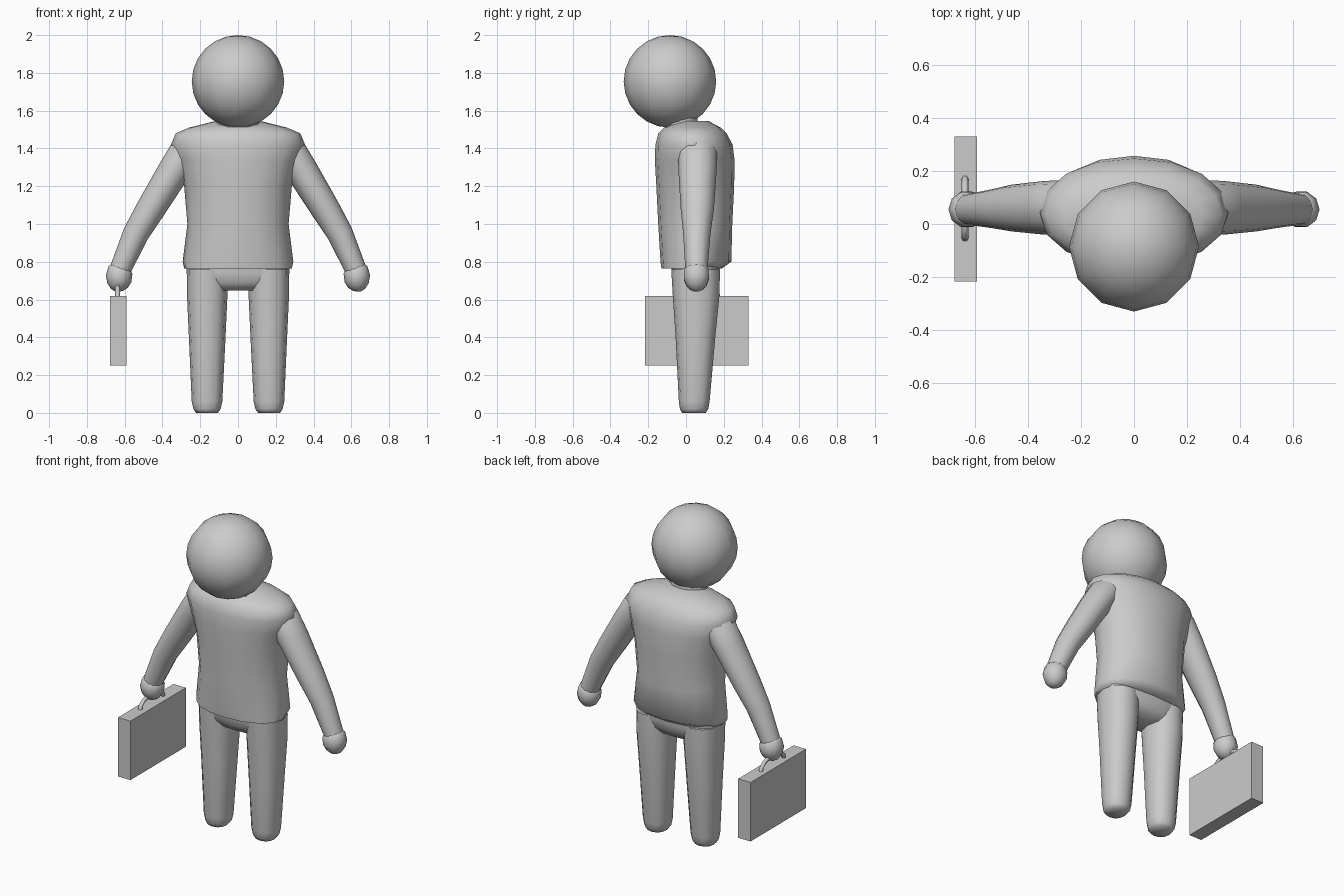
import bpy, bmesh
from math import sin, cos, tau, radians


def finish(ob, angle=60, mirror=False):
    if mirror:
        ob.modifiers.new("mirror", "MIRROR")
    bpy.ops.object.select_all(action="DESELECT")
    ob.select_set(True)
    bpy.context.view_layer.objects.active = ob
    if angle:
        bpy.ops.object.shade_smooth_by_angle(angle=radians(angle))
    return ob


def power(v, p):
    return (1 if v >= 0 else -1) * abs(v) ** (2 / p)


def loft(name, rings, n=16, p=2.0, mirror=False, angle=60):
    """rings: (x, z, half width, y front, y back, tilt in degrees)"""
    bm = bmesh.new()
    loops = []
    for x, z, r, yf, yb, tilt in rings:
        mid, half = (yf + yb) / 2, (yb - yf) / 2
        t = radians(tilt)
        loop = []
        for i in range(n):
            a = tau * i / n
            u = r * power(cos(a), p)
            loop.append(bm.verts.new((x + u * cos(t), mid + half * power(sin(a), p), z + u * sin(t))))
        loops.append(loop)
    for a, b in zip(loops, loops[1:]):
        for i in range(n):
            j = (i + 1) % n
            bm.faces.new((a[i], a[j], b[j], b[i]))
    bm.faces.new(loops[0])
    bm.faces.new(loops[-1])
    bmesh.ops.recalc_face_normals(bm, faces=bm.faces)
    me = bpy.data.meshes.new(name)
    bm.to_mesh(me)
    bm.free()
    ob = bpy.data.objects.new(name, me)
    bpy.context.collection.objects.link(ob)
    return finish(ob, angle, mirror)


# head
bpy.ops.mesh.primitive_uv_sphere_add(segments=12, ring_count=12, radius=0.245,
                                     location=(0, -0.085, 1.755))
head = bpy.context.object
head.name = "head"
finish(head)

# neck
loft("neck", [(0, 1.45, 0.12, -0.11, 0.07, 0), (0, 1.57, 0.115, -0.11, 0.06, 0)], 12)

# jacket body
loft("jacket", [
    (0, 0.765, 0.285, -0.13, 0.19, 0),
    (0, 0.80, 0.293, -0.135, 0.24, 0),
    (0, 1.00, 0.268, -0.147, 0.245, 0),
    (0, 1.20, 0.285, -0.157, 0.255, 0),
    (0, 1.34, 0.325, -0.165, 0.257, 0),
    (0, 1.42, 0.355, -0.162, 0.247, 0),
    (0, 1.48, 0.33, -0.147, 0.215, 0),
    (0, 1.51, 0.26, -0.115, 0.185, 0),
    (0, 1.545, 0.12, -0.04, 0.12, 0),
], 16, 2.1, angle=70)

# sleeves
loft("sleeves", [
    (0.22, 1.42, 0.085, -0.04, 0.16, 38),
    (0.275, 1.375, 0.092, -0.042, 0.165, 35),
    (0.34, 1.28, 0.085, -0.04, 0.162, 32),
    (0.462, 1.08, 0.077, -0.028, 0.148, 30),
    (0.54, 0.95, 0.069, -0.015, 0.13, 27),
    (0.627, 0.75, 0.056, -0.003, 0.113, 23),
], 12, mirror=True)

# hands with a band at the wrist
loft("hands", [
    (0.617, 0.775, 0.050, 0.005, 0.105, 20),
    (0.622, 0.757, 0.066, -0.012, 0.122, 18),
    (0.632, 0.710, 0.070, -0.015, 0.125, 15),
    (0.637, 0.675, 0.056, -0.001, 0.111, 12),
    (0.639, 0.652, 0.034, 0.021, 0.089, 8),
    (0.640, 0.643, 0.012, 0.043, 0.067, 5),
], 10, mirror=True)

# hips
loft("hips", [
    (0, 0.648, 0.17, -0.03, 0.13, 0),
    (0, 0.69, 0.262, -0.065, 0.165, 0),
    (0, 0.74, 0.272, -0.075, 0.178, 0),
    (0, 0.82, 0.270, -0.08, 0.18, 0),
], 16, 2.8)

# legs
loft("legs", [
    (0.165, 0.00, 0.058, -0.02, 0.105, 0),
    (0.164, 0.02, 0.072, -0.032, 0.118, 0),
    (0.164, 0.06, 0.081, -0.038, 0.125, 0),
    (0.163, 0.40, 0.097, -0.055, 0.155, 0),
    (0.163, 0.62, 0.107, -0.070, 0.177, 0),
    (0.163, 0.76, 0.108, -0.078, 0.18, 0),
], 12, 2.3, mirror=True)

# briefcase
bpy.ops.mesh.primitive_cube_add(size=1, location=(-0.634, 0.057, 0.434))
case = bpy.context.object
case.name = "briefcase"
case.scale = (0.086, 0.546, 0.368)

# briefcase handle
curve = bpy.data.curves.new("briefcase_handle", "CURVE")
curve.dimensions = "3D"
curve.bevel_depth = 0.013
curve.bevel_resolution = 1
spline = curve.splines.new("POLY")
path = [(-0.055, 0.61), (-0.05, 0.635), (-0.02, 0.66), (0.03, 0.672)]
path += [(0.116 - y, z) for y, z in reversed(path)]
spline.points.add(len(path) - 1)
for pt, (y, z) in zip(spline.points, path):
    pt.co = (-0.637, y, z, 1)
handle = bpy.data.objects.new("briefcase_handle", curve)
bpy.context.collection.objects.link(handle)
